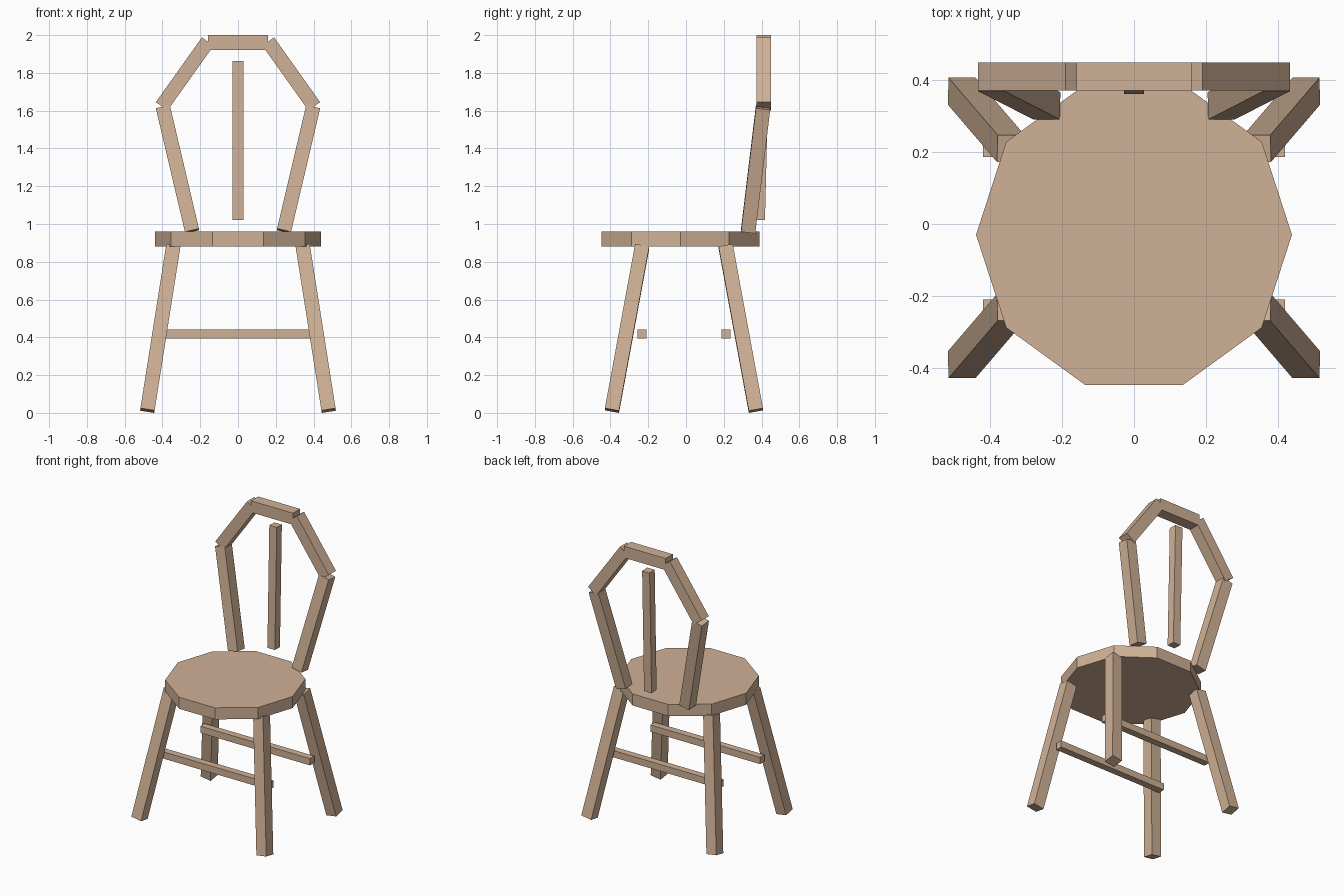
import bpy, math
from mathutils import Vector, Euler

if "Cube" in bpy.data.objects:
    bpy.data.objects.remove(bpy.data.objects["Cube"])

wood = bpy.data.materials.new("light wood")
wood.diffuse_color = (0.63, 0.44, 0.305, 1.0)
wood.use_nodes = True
wood.node_tree.nodes["Principled BSDF"].inputs["Base Color"].default_value = wood.diffuse_color


def finish(name):
    ob = bpy.context.object
    ob.name = name
    ob.data.name = name
    ob.data.materials.append(wood)
    return ob


def beam(name, a, b, w, d):
    """Square-ended bar from a to b, tilted about x and then y."""
    a, b = Vector(a), Vector(b)
    axis = (b - a).normalized()
    rot = Euler((-math.asin(axis.y), math.atan2(axis.x, axis.z), 0), 'XYZ')
    bpy.ops.mesh.primitive_cube_add(size=1, location=(a + b) / 2, rotation=rot)
    ob = finish(name)
    ob.scale = (w, d, (b - a).length)
    bpy.ops.object.transform_apply(location=False, rotation=False, scale=True)
    return ob


# Ten-sided seat
bpy.ops.mesh.primitive_cylinder_add(vertices=10, radius=0.44, depth=0.08,
                                    location=(0, -0.03, 0.92), rotation=(0, 0, math.pi / 2))
finish("seat")

for side, s in (("left", -1), ("right", 1)):
    # Splayed legs
    beam(f"front_leg_{side}", (s * 0.48, -0.392, 0.0125), (s * 0.343, -0.232, 0.882), 0.076, 0.076)
    beam(f"back_leg_{side}", (s * 0.48, 0.37, 0.0125), (s * 0.343, 0.21, 0.882), 0.076, 0.076)
    # Back frame: leaning post and slanted upper rail
    beam(f"back_post_{side}", (s * 0.243, 0.329, 0.963), (s * 0.397, 0.408, 1.617), 0.076, 0.076)
    beam(f"upper_rail_{side}", (s * 0.404, 0.411, 1.623), (s * 0.16, 0.411, 1.966), 0.076, 0.078)

# Stretchers between the legs
for name, y in (("front_stretcher", -0.234), ("back_stretcher", 0.211)):
    beam(name, (-0.42, y, 0.418), (0.42, y, 0.418), 0.047, 0.048)

# Top rail and centre spindle of the back
beam("top_rail", (-0.16, 0.411, 1.96), (0.16, 0.411, 1.96), 0.08, 0.078)
beam("centre_spindle", (0, 0.39, 1.021), (0, 0.411, 1.861), 0.057, 0.056)
